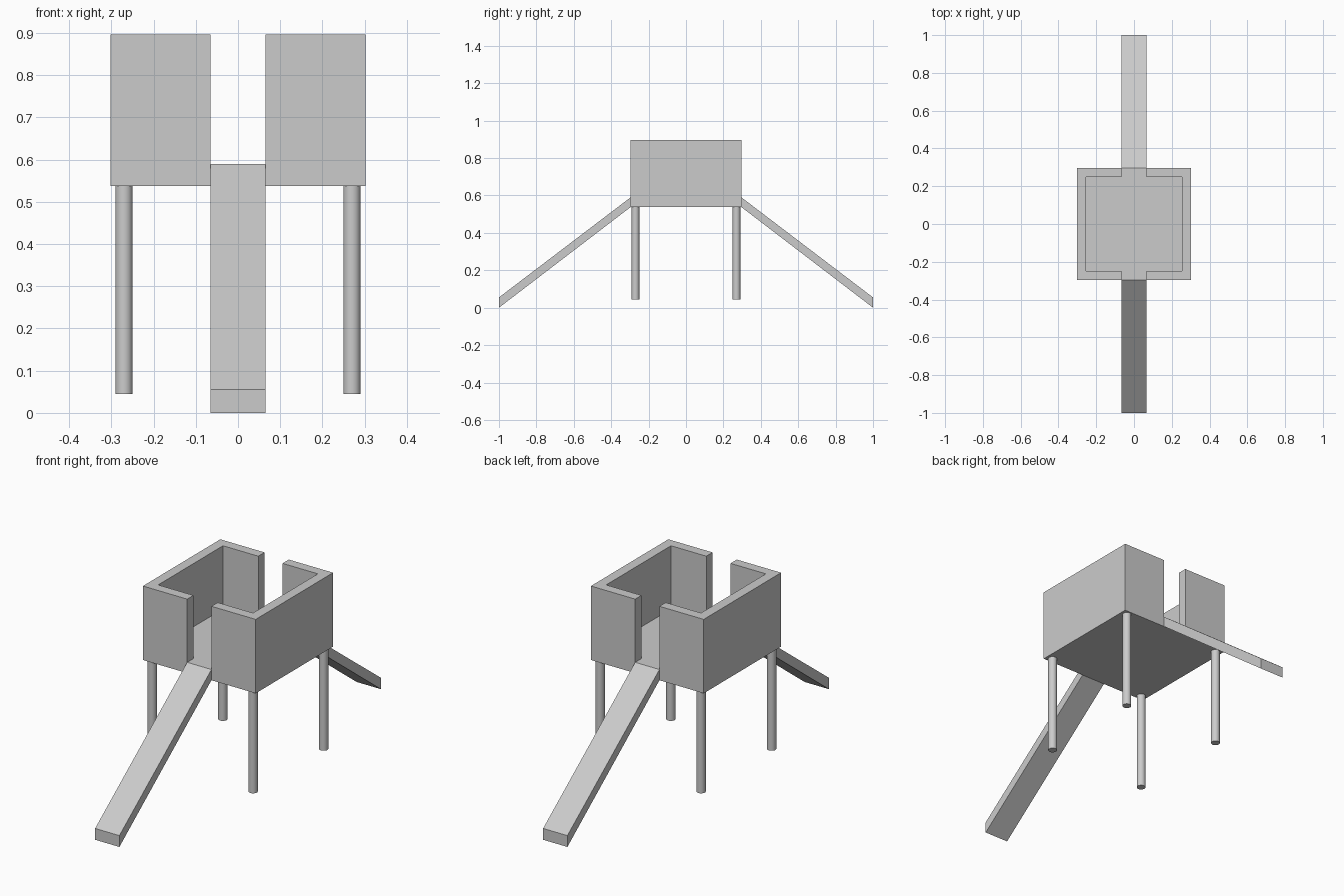
import bpy, bmesh
from mathutils import Vector

if "Cube" in bpy.data.objects:
    bpy.data.objects.remove(bpy.data.objects["Cube"])

HX, HY = 0.302, 0.296          # platform half sizes
BASE, FLOOR, TOP = 0.538, 0.59, 0.896
WALL, GAP = 0.048, 0.065       # wall thickness, half width of the openings


def prism(name, profile, direction):
    """Extrude a flat outline along a direction into a closed solid."""
    bm = bmesh.new()
    face = bm.faces.new([bm.verts.new(p) for p in profile])
    ext = bmesh.ops.extrude_face_region(bm, geom=[face], use_keep_orig=True)
    verts = [g for g in ext["geom"] if isinstance(g, bmesh.types.BMVert)]
    bmesh.ops.translate(bm, verts=verts, vec=Vector(direction))
    bmesh.ops.recalc_face_normals(bm, faces=bm.faces)
    mesh = bpy.data.meshes.new(name)
    bm.to_mesh(mesh)
    bm.free()
    obj = bpy.data.objects.new(name, mesh)
    bpy.context.collection.objects.link(obj)
    return obj


# Platform: solid block with the inside and both doorways cut out down to the floor
platform = prism("walled_platform",
                 [(-HX, -HY, BASE), (HX, -HY, BASE), (HX, HY, BASE), (-HX, HY, BASE)],
                 (0, 0, TOP - BASE))
ix, iy, out = HX - WALL, HY - WALL, HY + 0.1
quarter = [(ix, iy), (GAP, iy), (GAP, out)]
half = quarter + [(-x, y) for x, y in reversed(quarter)]
plus = half + [(-x, -y) for x, y in half]
cutter = prism("inside_cutter", [(x, y, FLOOR) for x, y in plus], (0, 0, 0.5))
cutter.hide_render = True
cut = platform.modifiers.new("hollow", 'BOOLEAN')
cut.operation, cut.solver, cut.object = 'DIFFERENCE', 'EXACT', cutter
bpy.context.view_layer.objects.active = platform
bpy.ops.object.modifier_apply(modifier=cut.name)
bpy.data.objects.remove(cutter)

# Ramps: sloping slabs with upright ends, front and back
for side, name in ((-1, "front_ramp"), (1, "back_ramp")):
    outline = [(HY, BASE), (HY, FLOOR), (1.0, 0.055), (1.0, 0.0)]
    prism(name, [(-GAP, side * y, z) for y, z in outline], (2 * GAP, 0, 0))

# Legs: round posts under the four corners
LEG_FOOT = 0.045
for sx, xname in ((-1, "left"), (1, "right")):
    for sy, yname in ((-1, "front"), (1, "back")):
        bpy.ops.mesh.primitive_cylinder_add(
            vertices=24, radius=0.0205, depth=BASE - LEG_FOOT,
            location=(sx * 0.27, sy * 0.27, (BASE + LEG_FOOT) / 2))
        bpy.context.object.name = f"{yname}_{xname}_leg"
        bpy.ops.object.shade_smooth_by_angle()
